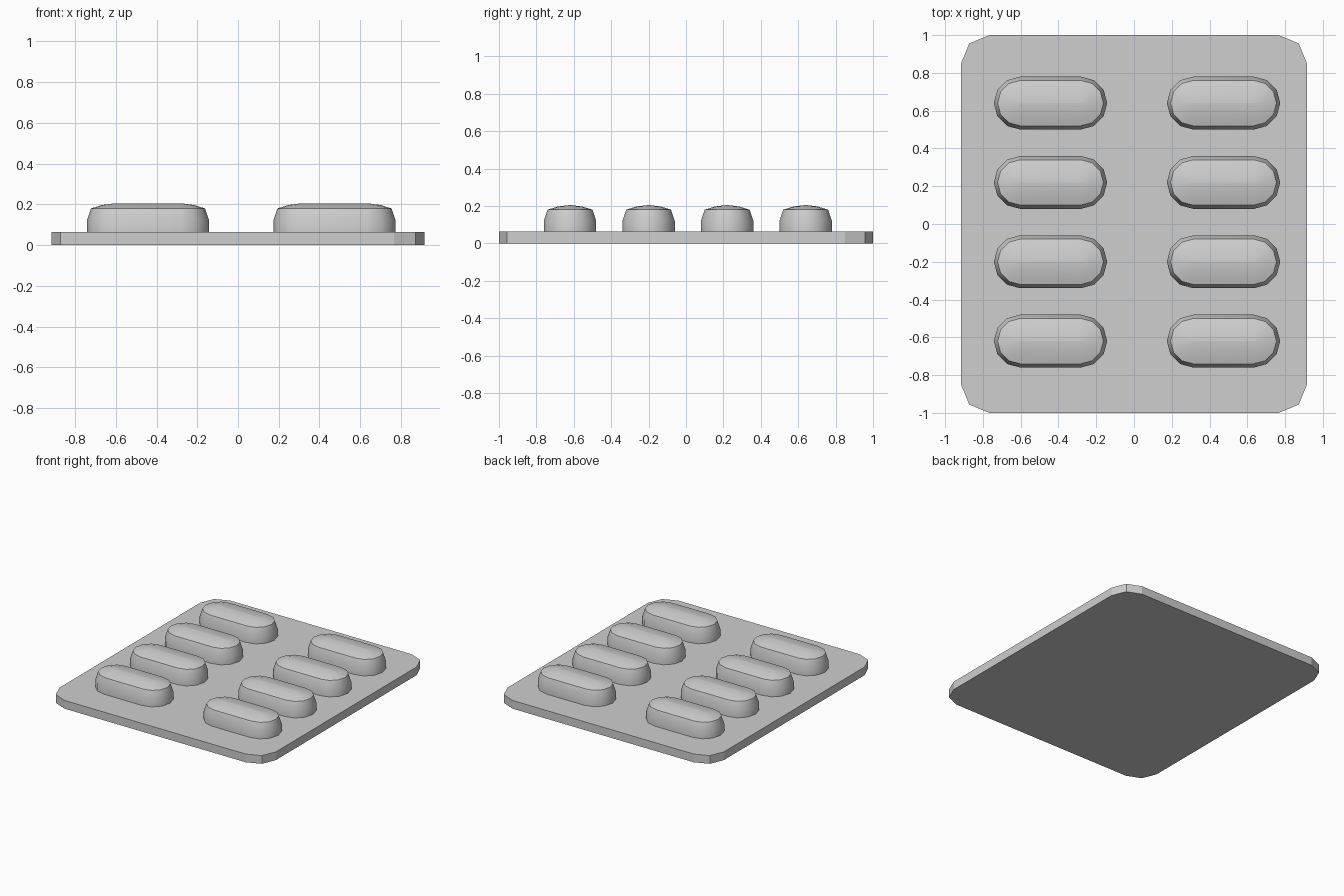
import bpy, bmesh, math

if "Cube" in bpy.data.objects:
    bpy.data.objects.remove(bpy.data.objects["Cube"])

grey = bpy.data.materials.new("light grey")
grey.diffuse_color = (0.62, 0.62, 0.62, 1)
grey.use_nodes = True
grey.node_tree.nodes["Principled BSDF"].inputs["Base Color"].default_value = grey.diffuse_color


def rounded_outline(hx, hy, r, segs):
    """Rounded rectangle outline, counter-clockwise, segs steps per corner."""
    pts = []
    for k, (sx, sy) in enumerate([(1, 1), (-1, 1), (-1, -1), (1, -1)]):
        for i in range(segs + 1):
            a = math.pi / 2 * (k + i / segs)
            pts.append((sx * (hx - r) + r * math.cos(a),
                        sy * (hy - r) + r * math.sin(a)))
    return pts


def loft(name, rings):
    """Skin a stack of (outline, z) rings into a closed mesh."""
    bm = bmesh.new()
    loops = [[bm.verts.new((x, y, z)) for x, y in pts] for pts, z in rings]
    n = len(loops[0])
    for lo, hi in zip(loops, loops[1:]):
        for i in range(n):
            j = (i + 1) % n
            bm.faces.new((lo[i], lo[j], hi[j], hi[i]))
    bm.faces.new(loops[0][::-1])
    bm.faces.new(loops[-1])
    bmesh.ops.remove_doubles(bm, verts=bm.verts, dist=0.0005)
    bmesh.ops.recalc_face_normals(bm, faces=bm.faces)
    mesh = bpy.data.meshes.new(name)
    bm.to_mesh(mesh)
    bm.free()
    mesh.materials.append(grey)
    return mesh


def add(name, mesh, loc=(0, 0, 0)):
    ob = bpy.data.objects.new(name, mesh)
    ob.location = loc
    bpy.context.collection.objects.link(ob)
    return ob


# Backing plate with bevelled corners
outline = rounded_outline(0.916, 1.0, 0.15, 2)
add("backing_plate", loft("backing_plate", [(outline, 0), (outline, 0.063)]))

# Blister pocket: stadium rings of (inset, height) closing to a ridge
R, HALF = 0.14, 0.30
profile = [(0, 0.058), (0, 0.12), (0.02, 0.18), (0.075, 0.197)]
rings = [(rounded_outline(HALF - d, R - d, R - d, 3), z) for d, z in profile]
rings.append((rounded_outline(HALF - R + 0.002, 0.002, 0.002, 3), 0.205))
pocket = loft("blister_pocket", rings)

# Two columns of four pockets
for c, x in enumerate((-0.442, 0.474)):
    for r in range(4):
        add(f"blister_pocket_{c * 4 + r + 1}", pocket, (x, 0.64 - 0.42 * r, 0))

# Smooth pocket walls, crisp rim
ob = bpy.data.objects["blister_pocket_1"]
bpy.context.view_layer.objects.active = ob
ob.select_set(True)
bpy.ops.object.shade_smooth_by_angle(angle=math.radians(40))
